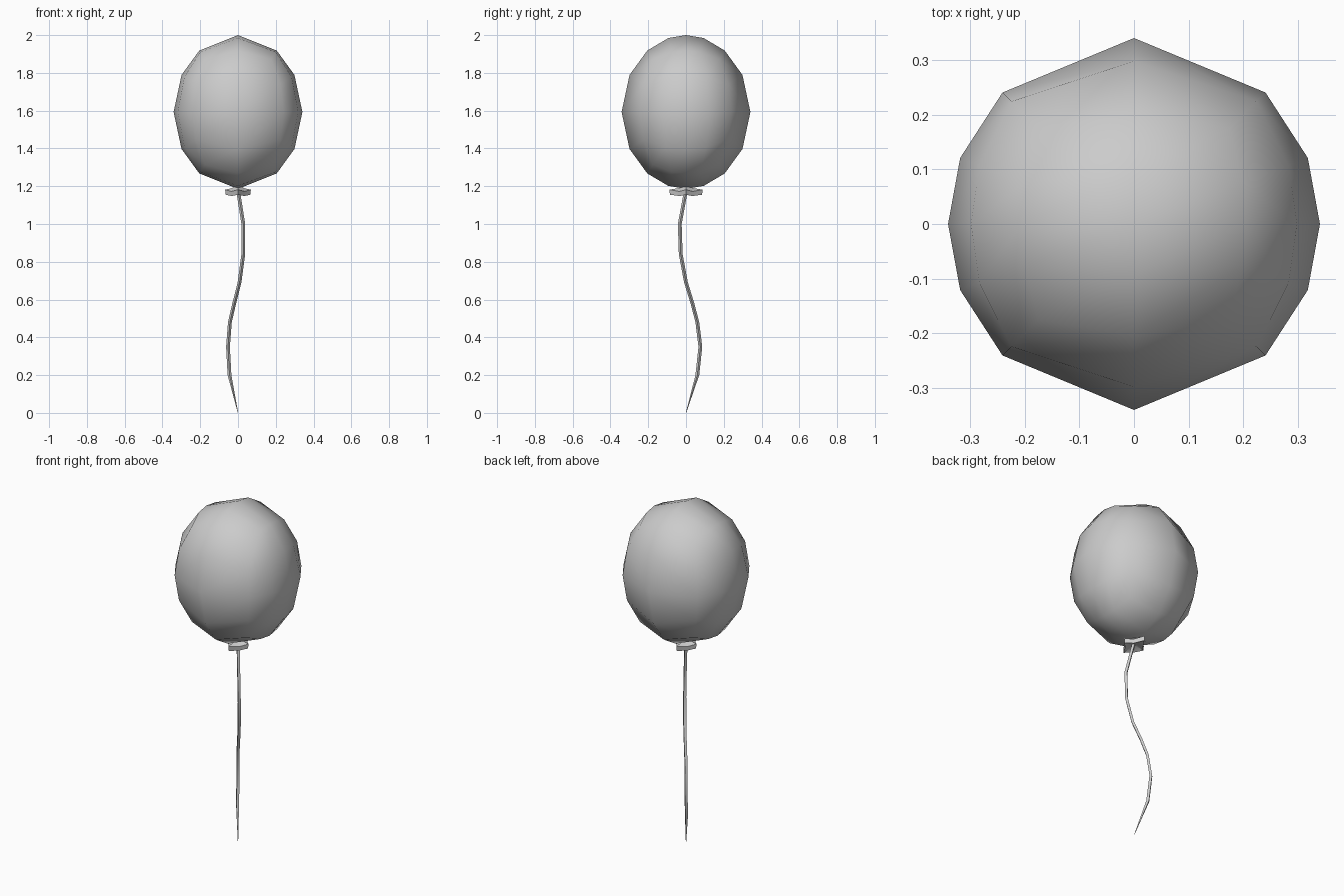
import bpy, bmesh
from math import cos, sin, pi, sqrt

if "Cube" in bpy.data.objects:
    bpy.data.objects.remove(bpy.data.objects["Cube"])


def make_object(name, bm, smooth=True):
    bmesh.ops.recalc_face_normals(bm, faces=bm.faces)
    for f in bm.faces:
        f.smooth = smooth
    mesh = bpy.data.meshes.new(name)
    bm.to_mesh(mesh)
    bm.free()
    ob = bpy.data.objects.new(name, mesh)
    bpy.context.collection.objects.link(ob)
    return ob


# balloon: box with 2 x 4 x 4 segments, projected onto an ellipsoid
bm = bmesh.new()
steps = {0: [-1, 0, 1], 1: [-1, -.38, 0, .38, 1], 2: [-1.33, -.55, 0, .55, 1.33]}
for axis in range(3):
    a, b = [i for i in range(3) if i != axis]
    for side in (steps[axis][0], steps[axis][-1]):
        grid = []
        for u in steps[a]:
            row = []
            for v in steps[b]:
                p = [0, 0, 0]
                p[axis], p[a], p[b] = side, u, v
                n = sqrt(sum(c * c for c in p))
                row.append(bm.verts.new((.341 * p[0] / n, .341 * p[1] / n,
                                         1.593 + .407 * p[2] / n)))
            grid.append(row)
        for r0, r1 in zip(grid, grid[1:]):
            for i in range(len(r0) - 1):
                bm.faces.new((r0[i], r0[i + 1], r1[i + 1], r1[i]))
bmesh.ops.remove_doubles(bm, verts=bm.verts, dist=.001)
make_object("balloon", bm)

# knot: four-pointed flared skirt under the balloon
bm = bmesh.new()


def star_ring(tip_x, tip_y, dip, z_tip, z_dip):
    ring = []
    for i in range(8):
        t = i * pi / 4
        if i % 2:
            ring.append(bm.verts.new((dip * cos(t), dip * sin(t), z_dip)))
        else:
            ring.append(bm.verts.new((tip_x * cos(t), tip_y * sin(t), z_tip)))
    return ring


rings = [star_ring(.02, .02, .02, 1.2, 1.2),
         star_ring(.03, .035, .03, 1.19, 1.185),
         star_ring(.068, .088, .05, 1.182, 1.172),
         star_ring(.065, .085, .048, 1.155, 1.148),
         star_ring(.015, .015, .015, 1.168, 1.168)]
for r0, r1 in zip(rings, rings[1:]):
    for i in range(8):
        j = (i + 1) % 8
        bm.faces.new((r0[i], r0[j], r1[j], r1[i]))
bm.faces.new(rings[0])
bm.faces.new(rings[-1])
knot = make_object("knot", bm)

# string: thin four-sided tube along a wavy path, pointed at the bottom
path = [(0, 0, 1.18), (.028, -.033, 1.0), (.028, -.028, .84), (.008, 0, .69),
        (-.02, .034, .58), (-.043, .06, .48), (-.053, .076, .35),
        (-.045, .06, .2), (0, 0, 0)]
bm = bmesh.new()
prev = None
for k, (x, y, z) in enumerate(path):
    r = .001 if k == len(path) - 1 else .01
    ring = [bm.verts.new((x + r * cos(i * pi / 2), y + r * sin(i * pi / 2), z))
            for i in range(4)]
    if prev:
        for i in range(4):
            j = (i + 1) % 4
            bm.faces.new((prev[i], prev[j], ring[j], ring[i]))
    else:
        bm.faces.new(ring)
    prev = ring
bm.faces.new(prev)
string = make_object("string", bm)

# keep hard edges sharp on the small parts
bpy.ops.object.select_all(action='DESELECT')
for ob in (knot, string):
    ob.select_set(True)
bpy.context.view_layer.objects.active = knot
bpy.ops.object.shade_smooth_by_angle(angle=pi / 5)
